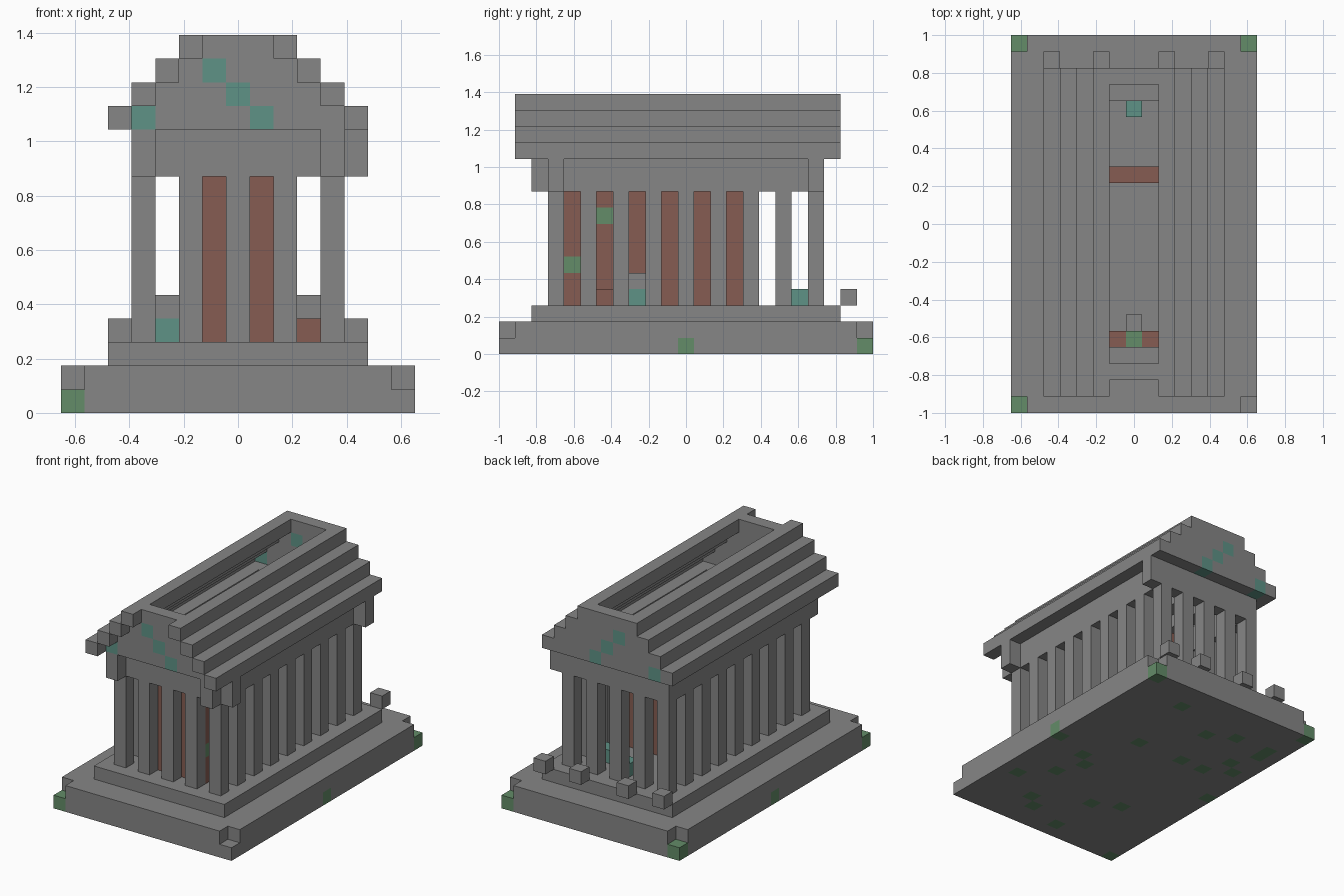
import bpy
import bmesh

default = bpy.data.objects.get("Cube")
if default:
    bpy.data.objects.remove(default, do_unlink=True)

# Block grid: 15 wide, 23 deep, 16 high
NX, NY = 15, 23
UNIT = 2 / NY


def material(name, colour):
    mat = bpy.data.materials.new(name)
    mat.use_nodes = True
    rgba = (*colour, 1)
    mat.diffuse_color = rgba
    shader = next(n for n in mat.node_tree.nodes if n.type == 'BSDF_PRINCIPLED')
    shader.inputs["Base Color"].default_value = rgba
    shader.inputs["Roughness"].default_value = 0.9
    return mat


MATERIALS = [
    material("grey_stone", (0.24, 0.24, 0.24)),
    material("red_brick", (0.24, 0.107, 0.084)),
    material("teal_patina", (0.112, 0.287, 0.238)),
    material("green_moss", (0.125, 0.262, 0.138)),
]
GREY, RED, TEAL, GREEN = range(4)
parts = {}


def fill(part, xs, ys, zs, colour=GREY):
    """Fill an inclusive range of blocks."""
    cells = parts.setdefault(part, {})
    for x in range(xs[0], xs[1] + 1):
        for y in range(ys[0], ys[1] + 1):
            for z in range(zs[0], zs[1] + 1):
                cells[x, y, z] = colour


def block(part, x, y, z, colour=GREY):
    fill(part, (x, x), (y, y), (z, z), colour)


def ring(part, xs, ys, zs, colour=GREY):
    """Four walls, one block thick."""
    for x in xs:
        fill(part, (x, x), ys, zs, colour)
    for y in ys:
        fill(part, xs, (y, y), zs, colour)


# Foundation with notched corners and mossy blocks
fill("foundation", (0, NX - 1), (0, NY - 1), (0, 1))
for x in (0, NX - 1):
    for y in (0, NY - 1):
        del parts["foundation"][x, y, 1]
        if not (x and not y):
            block("foundation", x, y, 0, GREEN)
    block("foundation", x, NY // 2, 0, GREEN)
moss = [(10, 20), (6, 18), (4, 19), (1, 18), (1, 19), (2, 16), (1, 15),
        (3, 14), (5, 14), (11, 10), (10, 9), (13, 5), (11, 7), (10, 3),
        (9, 2), (6, 5), (6, 1), (9, 14), (4, 6)]
for x, y in moss:
    block("foundation", x, y, 0, GREEN)

# Upper step
fill("upper_step", (2, 12), (2, 20), (2, 2))

# Colonnade around the edge
for x in range(3, 12, 2):
    for y in range(3, 20, 2):
        if x in (3, 11) or y in (3, 19):
            fill("columns", (x, x), (y, y), (3, 9))

# Inner chamber, open at the top
ring("chamber", (5, 9), (4, 14), (3, 9), RED)
for spot in ((9, 4, 5), (9, 6, 8), (7, 4, 9)):
    block("chamber", *spot, GREEN)

# Entablature with projecting corner blocks
ring("entablature", (3, 11), (3, 19), (10, 11))
for x, y in ((3, 2), (11, 2), (12, 3), (12, 19)):
    fill("entablature", (x, x), (y, y), (10, 11))

# Stepped hollow roof and its end walls
for step in range(4):
    z = 12 + step
    for x in (2 + step, 12 - step):
        fill("roof_steps", (x, x), (1, 20), (z, z))
    for y in (2, 20):
        fill("pediments", (3 + step, 11 - step), (y, y), (z, z))
for y in (2, 20):
    for x, z in ((6, 14), (7, 13), (8, 12), (3, 12)):
        block("pediments", x, y, z, TEAL)

# Loose blocks behind the building
for x in (2, 5, 9, 12):
    block("rear_blocks", x, 21, 3)

# Rubble between the columns and inside
for x, y, z, colour in ((10, 6, 3, RED), (10, 8, 3, TEAL), (10, 8, 4, GREY),
                        (4, 7, 3, TEAL), (4, 7, 4, GREY), (7, 5, 3, GREY),
                        (7, 18, 3, TEAL), (9, 17, 3, TEAL), (10, 17, 3, TEAL)):
    block("rubble", x, y, z, colour)

# Turn the blocks into meshes, keeping only exposed faces
solid = {cell for cells in parts.values() for cell in cells}
for name, cells in parts.items():
    bm = bmesh.new()
    verts = {}

    def corner(p):
        if p not in verts:
            verts[p] = bm.verts.new(((p[0] - NX / 2) * UNIT,
                                     (p[1] - NY / 2) * UNIT, p[2] * UNIT))
        return verts[p]

    for cell, colour in cells.items():
        for axis in range(3):
            for side in (0, 1):
                neighbour = list(cell)
                neighbour[axis] += 2 * side - 1
                if tuple(neighbour) in solid:
                    continue
                loop = []
                for a, b in ((0, 0), (1, 0), (1, 1), (0, 1)):
                    p = list(cell)
                    p[axis] += side
                    p[(axis + 1) % 3] += a
                    p[(axis + 2) % 3] += b
                    loop.append(corner(tuple(p)))
                face = bm.faces.new(loop if side else loop[::-1])
                face.material_index = colour
    mesh = bpy.data.meshes.new(name)
    bm.to_mesh(mesh)
    bm.free()
    for mat in MATERIALS:
        mesh.materials.append(mat)
    bpy.context.collection.objects.link(bpy.data.objects.new(name, mesh))
